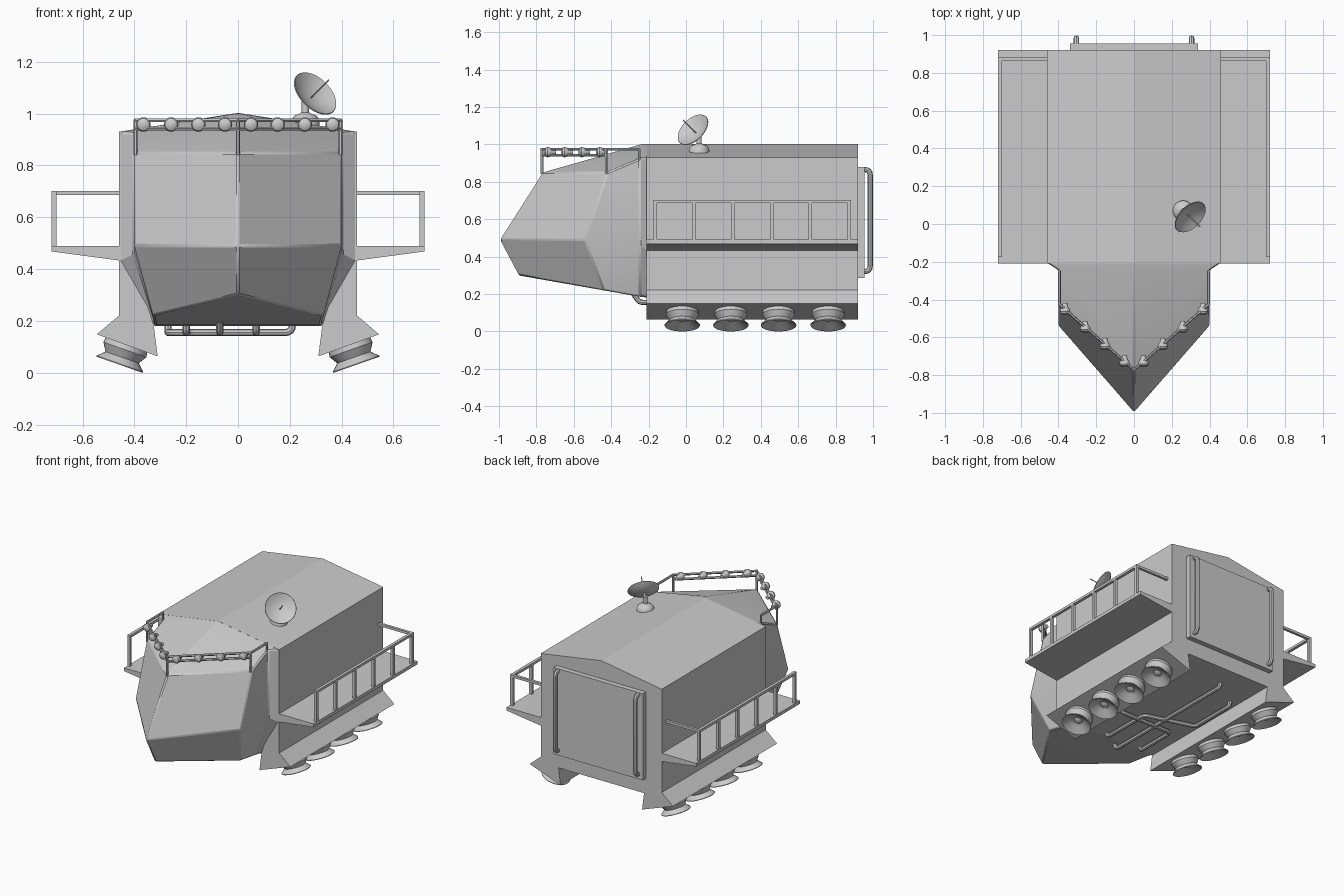
import bpy, bmesh, math
from mathutils import Vector, Matrix

if "Cube" in bpy.data.objects:
    bpy.data.objects.remove(bpy.data.objects["Cube"])


def finish(name, bm, smooth=None, bevel=0):
    bmesh.ops.remove_doubles(bm, verts=bm.verts, dist=1e-5)
    bmesh.ops.recalc_face_normals(bm, faces=bm.faces)
    me = bpy.data.meshes.new(name)
    bm.to_mesh(me)
    bm.free()
    ob = bpy.data.objects.new(name, me)
    bpy.context.collection.objects.link(ob)
    if bevel:
        m = ob.modifiers.new("bevel", 'BEVEL')
        m.width, m.segments, m.limit_method = bevel, 1, 'ANGLE'
        m.angle_limit = math.radians(25)
    if smooth:
        bpy.ops.object.select_all(action='DESELECT')
        bpy.context.view_layer.objects.active = ob
        ob.select_set(True)
        bpy.ops.object.shade_smooth_by_angle(angle=math.radians(smooth))
    return ob


def prism(name, section, y0, y1, bevel=0):
    """Extrude an XZ outline along y."""
    bm = bmesh.new()
    a = [bm.verts.new((x, y0, z)) for x, z in section]
    b = [bm.verts.new((x, y1, z)) for x, z in section]
    bm.faces.new(a)
    bm.faces.new(b[::-1])
    for i in range(len(a)):
        j = (i + 1) % len(a)
        bm.faces.new((a[i], b[i], b[j], a[j]))
    return finish(name, bm, bevel=bevel)


def boxes(name, spans):
    """Several boxes in one object, each given by two corners."""
    bm = bmesh.new()
    for lo, hi in spans:
        lo, hi = Vector(lo), Vector(hi)
        s = hi - lo
        bmesh.ops.create_cube(bm, size=1, matrix=Matrix.Translation((lo + hi) / 2)
                              @ Matrix.Diagonal((abs(s.x), abs(s.y), abs(s.z), 1)))
    ob = finish(name, bm)
    return ob


def lathe(name, profile, loc, axis, n=32):
    """Revolve (radius, height) points around an axis."""
    bm = bmesh.new()
    vs = [bm.verts.new((r, 0, h)) for r, h in profile]
    es = [bm.edges.new(p) for p in zip(vs, vs[1:])]
    bmesh.ops.spin(bm, geom=vs + es, cent=(0, 0, 0), axis=(0, 0, 1),
                   angle=math.tau, steps=n, use_duplicate=False)
    bm.transform(Matrix.Translation(loc)
                 @ Vector(axis).to_track_quat('Z', 'Y').to_matrix().to_4x4())
    return finish(name, bm, smooth=35)


def tube(name, paths, r, res=2):
    cu = bpy.data.curves.new(name, 'CURVE')
    cu.dimensions, cu.bevel_depth, cu.bevel_resolution = '3D', r, res
    cu.use_fill_caps = True
    for p in paths:
        s = cu.splines.new('POLY')
        s.points.add(len(p) - 1)
        for q, c in zip(s.points, p):
            q.co = (*c, 1)
    ob = bpy.data.objects.new(name, cu)
    bpy.context.collection.objects.link(ob)
    bpy.ops.object.select_all(action='DESELECT')
    bpy.context.view_layer.objects.active = ob
    ob.select_set(True)
    bpy.ops.object.convert(target='MESH')
    bpy.ops.object.shade_smooth_by_angle(angle=math.radians(40))


def rounded(pts, r=0.05, n=4):
    """Round the corners of a polyline."""
    pts = [Vector(p) for p in pts]
    out = [pts[0]]
    for a, b, c in zip(pts, pts[1:], pts[2:]):
        p = b + (a - b).normalized() * r
        q = b + (c - b).normalized() * r
        for i in range(n + 1):
            t = i / n
            out.append(p * (1 - t) ** 2 + b * 2 * t * (1 - t) + q * t * t)
    return out + [pts[-1]]


# Main hull with flared skids
half = [(0.46, 0.93), (0.46, 0.22), (0.545, 0.148), (0.31, 0.063), (0.325, 0.18)]
prism("hull", [(0, 1.003)] + half + [(-x, z) for x, z in half[::-1]], -0.21, 0.92)

# Faceted nose cabin
P = {'rf': (0, -0.77, 0.85), 'mf': (0, -1.0, 0.49), 'bf': (0, -0.90, 0.30),
     'rc': (0.4, -0.42, 0.85), 'mc': (0.4, -0.54, 0.49), 'bc': (0.33, -0.44, 0.22),
     'rb': (0.4, -0.245, 0.925), 'mb': (0.4, -0.245, 0.46), 'bb': (0.32, -0.245, 0.185),
     'tb': (0, -0.245, 1.0), 'ub': (0, -0.245, 0.185),
     'tj': (0, -0.2, 1.003), 'rj': (0.46, -0.205, 0.93), 'mj': (0.46, -0.205, 0.43),
     'bj': (0.325, -0.2, 0.18), 'uj': (0, -0.2, 0.18)}
F = ["rf rc mc mf", "mf mc bc bf", "rf tb rb rc", "rc rb mb mc", "mc mb bb", "mc bb bc",
     "bf bc bb ub", "tb tj rj rb", "rb rj mj mb", "mb mj bj bb", "bb bj uj ub",
     "tj uj bj mj rj"]
bm = bmesh.new()
for s in (1, -1):
    V = {k: bm.verts.new((x * s, y, z)) for k, (x, y, z) in P.items()}
    for f in F:
        bm.faces.new([V[k] for k in f.split()])
bmesh.ops.remove_doubles(bm, verts=bm.verts, dist=1e-5)
inner = [f for f in bm.faces if all(v.co.y > -0.21 for v in f.verts)]
bmesh.ops.delete(bm, geom=inner, context='FACES_ONLY')
finish("nose_cabin", bm, smooth=20, bevel=0.008)

for s, side in ((1, "right"), (-1, "left")):
    # Side walkway and its railing
    prism(side + "_walkway", [(s * x, z) for x, z in
          [(0.45, 0.49), (0.72, 0.49), (0.72, 0.468), (0.45, 0.432)]], -0.21, 0.92)
    a, b = s * 0.70, s * 0.72
    ys = [-0.165 + i * 0.2075 for i in range(6)]
    rail = [((a, y - 0.009, 0.48), (b, y + 0.009, 0.69)) for y in ys]
    rail += [((a, -0.174, 0.685), (b, 0.882, 0.702)),
             ((s * 0.45, 0.864, 0.685), (b, 0.882, 0.702))]
    boxes(side + "_railing", rail)

    # Lift thrusters
    for i, y in enumerate((-0.02, 0.24, 0.495, 0.76)):
        lathe(f"{side}_thruster_{i}",
              [(0, -0.01), (0.083, -0.01), (0.088, 0.02), (0.068, 0.052), (0.095, 0.078),
               (0.094, 0.082), (0.085, 0.08), (0.05, 0.05), (0.026, 0.046), (0, 0.062)],
              (s * 0.43, y, 0.108), (s * 0.33, 0, -0.94))

# Rear door with two grab handles
boxes("rear_door", [((-0.34, 0.91, 0.285), (0.34, 0.955, 0.88))])
tube("rear_handles", [rounded([(s * 0.305, 0.94, 0.865), (s * 0.305, 0.985, 0.865),
                               (s * 0.305, 0.985, 0.32), (s * 0.305, 0.94, 0.32)], 0.03)
                      for s in (1, -1)], 0.014)

# Roof light rack
bar = lambda z: [(-0.395, -0.425, z), (0, -0.772, z), (0.395, -0.425, z)]
rack = [[(-0.395, -0.25, 0.974)] + bar(0.974) + [(0.395, -0.25, 0.974)], bar(0.942)]
for x, y, z in ((0.395, -0.25, 0.91), (0.395, -0.425, 0.84), (-0.395, -0.25, 0.91),
                (-0.395, -0.425, 0.84), (0, -0.77, 0.84)):
    rack.append([(x, y, z), (x, y, 0.978)])
tube("light_rack", rack, 0.008, 1)
for i, x in enumerate((0.05, 0.153, 0.258, 0.365)):
    for s, side in ((1, "right"), (-1, "left")):
        lathe(f"{side}_lamp_{i}", [(0, -0.025), (0.012, -0.025), (0.016, -0.005), (0.025, 0.008),
                                   (0.028, 0.02), (0.024, 0.03), (0.014, 0.036), (0, 0.038)],
              (s * x, -0.772 + x * 0.878 + 0.008, 0.958), (0, -1, 0), 16)

# Dish antenna
lathe("dish_base", [(0, -0.02), (0.055, -0.02), (0.054, 0.012), (0.042, 0.028), (0.02, 0.036),
                    (0.014, 0.04), (0.014, 0.085), (0, 0.09)], (0.26, 0.07, 0.965), (0, 0, 1), 24)
d = Vector((1, -1, 1)).normalized()
c = Vector((0.295, 0.04, 1.075))
lathe("dish", [(0, -0.03), (0.04, -0.025), (0.075, -0.012), (0.1, 0.004), (0.098, 0.007),
               (0.073, -0.007), (0.04, -0.019), (0, -0.024)], c, d)
tube("dish_feed", [[c - d * 0.05, c + d * 0.095]], 0.003, 1)
tube("dish_mount", [[(0.26, 0.07, 1.04), c - d * 0.028]], 0.012)

# Belly pipes, ends turned up into the floor
z = 0.155
tube("belly_pipes", [
    rounded([(-0.07, -0.28, 0.20), (-0.07, -0.25, z), (-0.07, 0.76, z), (-0.07, 0.76, 0.19)], 0.02),
    rounded([(0.07, -0.18, 0.19), (0.07, -0.18, z), (0.07, 0.18, z), (-0.27, 0.28, z),
             (-0.27, 0.62, z), (-0.27, 0.62, 0.19)], 0.03),
    rounded([(0.21, 0.12, 0.19), (0.21, 0.12, z), (-0.2, 0.12, z), (-0.2, -0.18, z),
             (-0.2, -0.18, 0.19)], 0.03)], 0.014)
